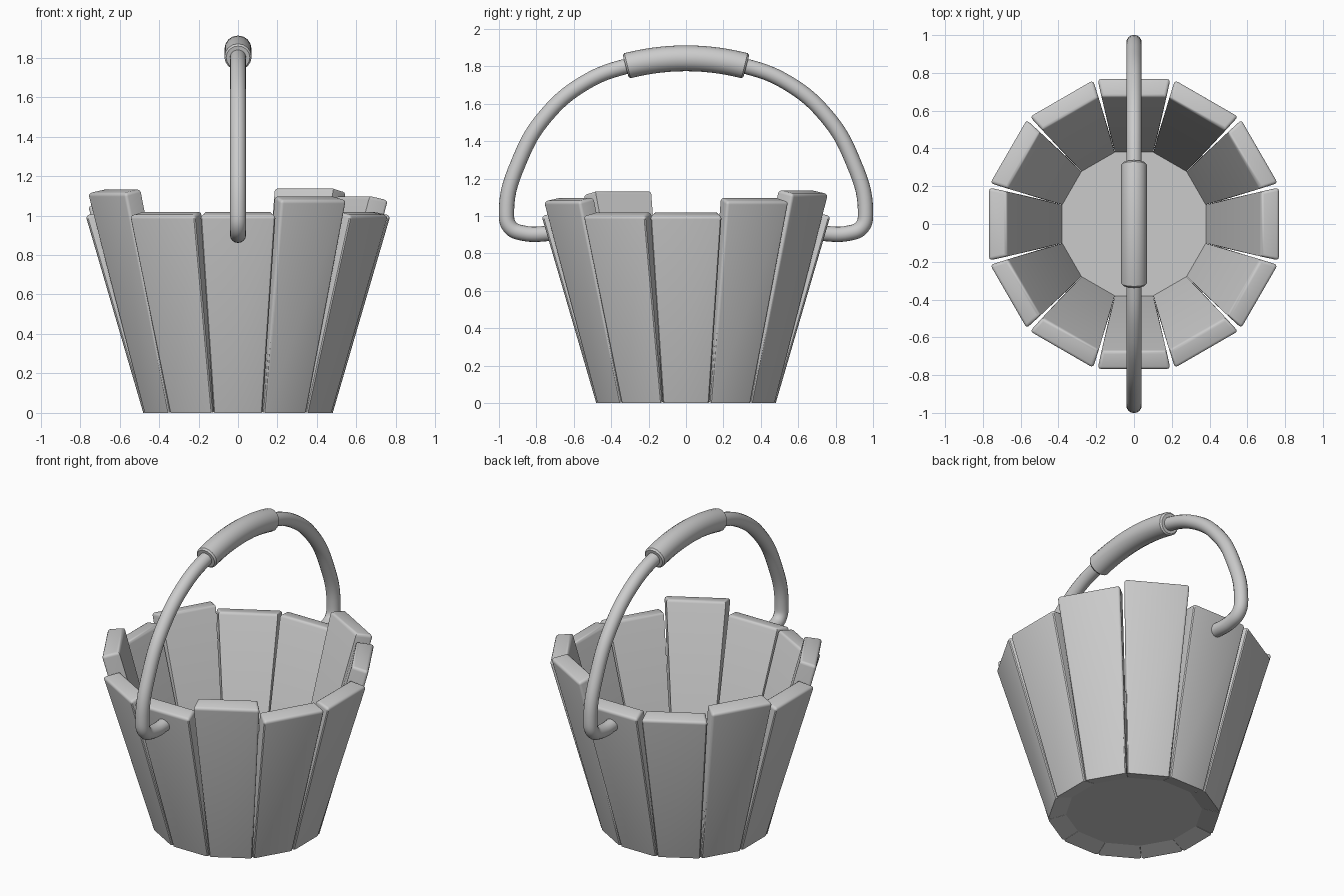
import bpy, bmesh, math
from mathutils import Matrix

if "Cube" in bpy.data.objects:
    bpy.data.objects.remove(bpy.data.objects["Cube"])

T15 = math.tan(math.radians(15))


def finish(obj, angle=35):
    bpy.ops.object.select_all(action='DESELECT')
    obj.select_set(True)
    bpy.context.view_layer.objects.active = obj
    if obj.type == 'CURVE':
        bpy.ops.object.convert(target='MESH')
    bpy.ops.object.shade_smooth_by_angle(angle=math.radians(angle))


def new_object(name, bm):
    me = bpy.data.meshes.new(name)
    bm.to_mesh(me)
    bm.free()
    obj = bpy.data.objects.new(name, me)
    bpy.context.collection.objects.link(obj)
    return obj


# Staves: tapered wedge boards, rounded except along the bottom
def stave(deg, top):
    bm = bmesh.new()
    # (radius, half width, height) for outer/inner edges, bottom then top
    rows = [(0.48, 0.128, 0.0), (0.38, 0.101, 0.028),
            (0.672, 0.172, top), (0.772, 0.194, top - 0.022)]
    a = [bm.verts.new((r, -w, z)) for r, w, z in rows]
    b = [bm.verts.new((r, w, z)) for r, w, z in rows]
    bm.faces.new(a)
    bm.faces.new(b[::-1])
    for i in range(4):
        j = (i + 1) % 4
        bm.faces.new((a[j], a[i], b[i], b[j]))
    bmesh.ops.recalc_face_normals(bm, faces=bm.faces)
    low = set(a[:2] + b[:2])
    edges = [e for e in bm.edges if not (e.verts[0] in low and e.verts[1] in low)
             and not {e.verts[0], e.verts[1]} in ({a[1], a[2]}, {b[1], b[2]})]
    bmesh.ops.bevel(bm, geom=edges, offset=0.018, segments=3, profile=0.5,
                    affect='EDGES', clamp_overlap=True)
    bm.transform(Matrix.Rotation(math.radians(deg), 4, 'Z'))
    finish(new_object(f"stave_{deg:03d}", bm))


tall = {30: 1.10, 60: 1.14, 150: 1.07, 210: 1.135, 300: 1.10}
for deg in range(0, 360, 30):
    stave(deg, tall.get(deg, 1.022))

# Floor: twelve-sided disc
bm = bmesh.new()
bmesh.ops.create_circle(bm, cap_ends=True, segments=12, radius=0.385 / math.cos(math.radians(15)))
bm.transform(Matrix.Translation((0, 0, 0.028)) @ Matrix.Rotation(math.radians(15), 4, 'Z'))
finish(new_object("floor", bm))


def tube(name, depth, kind):
    cu = bpy.data.curves.new(name, 'CURVE')
    cu.dimensions = '3D'
    cu.bevel_depth = depth
    cu.bevel_resolution = 6
    cu.resolution_u = 8
    cu.use_fill_caps = True
    obj = bpy.data.objects.new(name, cu)
    bpy.context.collection.objects.link(obj)
    return obj, cu.splines.new(kind)


# Handle: bent rod in the y-z plane, pinned into the front and back staves
half = [(0.70, 0.908), (0.87, 0.908), (0.94, 0.94), (0.96, 1.02), (0.885, 1.31),
        (0.75, 1.535), (0.545, 1.71), (0.32, 1.80)]
path = [(-y, z) for y, z in half] + [(0, 1.843)] + half[::-1]
handle, sp = tube("handle", 0.041, 'BEZIER')
sp.bezier_points.add(len(path) - 1)
for p, (y, z) in zip(sp.bezier_points, path):
    p.co = (0, y, z)
    p.handle_left_type = p.handle_right_type = 'AUTO'
finish(handle)

# Grip: thicker sleeve following the top arc, with softened ends
grip, sp = tube("grip", 0.069, 'POLY')
R, span = 1.25, 0.261
ts = [-1, -0.97] + [-0.9 + 0.15 * i for i in range(13)] + [0.97, 1]
sp.points.add(len(ts) - 1)
for p, t in zip(sp.points, ts):
    p.co = (0, R * math.sin(t * span), 1.843 - R + R * math.cos(t * span), 1)
    p.radius = 0.87 if abs(t) == 1 else 1
finish(grip)
